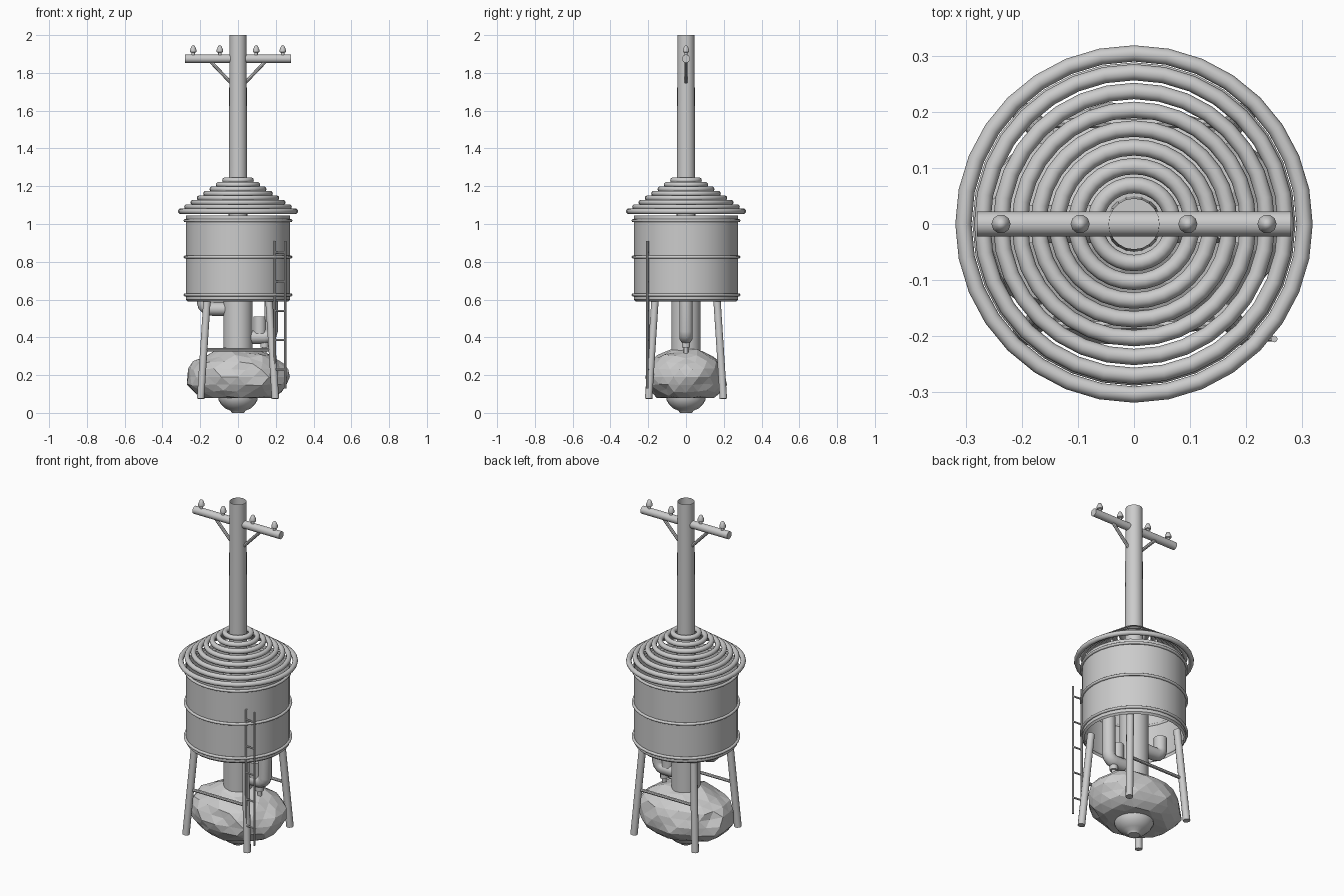
import bpy, bmesh, math, random
from mathutils import Vector, noise

if "Cube" in bpy.data.objects:
    bpy.data.objects.remove(bpy.data.objects["Cube"])

def finish(name, bm, smooth=True):
    bmesh.ops.recalc_face_normals(bm, faces=bm.faces[:])
    me = bpy.data.meshes.new(name)
    bm.to_mesh(me)
    bm.free()
    ob = bpy.data.objects.new(name, me)
    bpy.context.collection.objects.link(ob)
    if smooth:
        bpy.ops.object.select_all(action='DESELECT')
        ob.select_set(True)
        bpy.context.view_layer.objects.active = ob
        bpy.ops.object.shade_smooth_by_angle(angle=math.radians(40))
    return ob

def lathe(name, profile, loc=(0, 0, 0), sides=24):
    """Spin (radius, z) points around a vertical axis."""
    bm = bmesh.new()
    vs = [bm.verts.new((r + loc[0], loc[1], z + loc[2])) for r, z in profile]
    es = [bm.edges.new(p) for p in zip(vs, vs[1:])]
    bmesh.ops.spin(bm, geom=vs + es, cent=loc, axis=(0, 0, 1),
                   angle=2 * math.pi, steps=sides, use_merge=True)
    bmesh.ops.remove_doubles(bm, verts=bm.verts[:], dist=1e-5)
    return finish(name, bm)

def rod(name, a, b, r, r2=None, sides=12, caps=True):
    """Cylinder between two points."""
    a, b = Vector(a), Vector(b)
    d = b - a
    bm = bmesh.new()
    bmesh.ops.create_cone(bm, cap_ends=caps, segments=sides, radius1=r,
                          radius2=r if r2 is None else r2, depth=d.length)
    m = d.to_track_quat('Z', 'Y').to_matrix().to_4x4()
    m.translation = (a + b) / 2
    bm.transform(m)
    return finish(name, bm)

def ring(name, R, r, z, sides=32):
    prof = [(R + r * math.cos(t * math.pi / 5), r * math.sin(t * math.pi / 5))
            for t in range(11)]
    return lathe(name, prof, (0, 0, z), sides)

def elbow(name, x, top, low, inner, r):
    """Pipe dropping from the tank and turning towards the column."""
    s = 1 if x > 0 else -1
    b = 0.035
    pts = [(x, top)] + [(x - s * b * (1 - math.cos(t)), low + b - b * math.sin(t))
                        for t in (0, math.pi / 6, math.pi / 3, math.pi / 2)] + [(inner, low)]
    cu = bpy.data.curves.new(name, 'CURVE')
    cu.dimensions = '3D'
    cu.bevel_depth = r
    cu.bevel_resolution = 3
    cu.use_fill_caps = True
    sp = cu.splines.new('POLY')
    sp.points.add(len(pts) - 1)
    for p, (px, pz) in zip(sp.points, pts):
        p.co = (px, 0, pz, 1)
    ob = bpy.data.objects.new(name, cu)
    bpy.context.collection.objects.link(ob)

# Open tank wall with hoops
lathe("tank_wall", [(0.265, 0.59), (0.276, 0.60), (0.276, 1.045)], sides=32)
for z in (0.625, 0.825, 1.018):
    ring("tank_hoop", 0.28, 0.008, z)

# Stepped roof rings
for i in range(8):
    ring("roof_ring", 0.304 - 0.0335 * i, 0.0145, 1.067 + 0.0235 * i)

# Hollow mast with crossarm, braces and insulators
rod("mast", (0, 0, 0.95), (0, 0, 2.0), 0.05, 0.045, 20, caps=False)
rod("crossarm", (-0.28, 0, 1.875), (0.28, 0, 1.875), 0.022, sides=16)
for s in (-1, 1):
    rod("arm_brace", (s * 0.145, 0, 1.86), (s * 0.035, 0, 1.745), 0.009, sides=8)
    for x in (0.096, 0.237):
        lathe("insulator", [(0, 0), (0.009, 0), (0.009, 0.015), (0.017, 0.018), (0.017, 0.03),
                            (0.009, 0.05), (0, 0.055)], (s * x, 0, 1.892), 10)

# Central column below the tank
rod("column", (0, 0, 0.2), (0, 0, 1.0), 0.078, sides=24)

# Legs and cross braces
for sx in (-1, 1):
    for sy in (-1, 1):
        rod("leg", (sx * 0.198, sy * 0.198, 0.075), (sx * 0.162, sy * 0.162, 0.63), 0.02)
for sy in (-1, 1):
    rod("leg_brace", (-0.18, sy * 0.18, 0.335), (0.18, sy * 0.18, 0.335), 0.009, sides=8)

# Side pipes with a valve and a drain
elbow("right_pipe", 0.175, 0.66, 0.40, 0.05, 0.036)
elbow("left_pipe", -0.182, 0.66, 0.55, -0.05, 0.036)
rod("valve_body", (0.115, 0, 0.42), (0.115, 0, 0.51), 0.034, sides=14)
rod("drain_collar", (0.14, 0, 0.345), (0.14, 0, 0.38), 0.022)
rod("drain", (0.14, 0, 0.28), (0.14, 0, 0.36), 0.012)

# Ladder
for x, y in ((0.25, -0.205), (0.194, -0.2)):
    rod("ladder_rail", (x, y, 0.13), (x, y, 0.91), 0.006, sides=8)
for i in range(5):
    z = 0.23 + 0.155 * i
    rod("ladder_rung", (0.19, -0.2, z), (0.25, -0.205, z), 0.005, sides=8)

# Faceted rock with flat underside
random.seed(4)
bm = bmesh.new()
bmesh.ops.create_icosphere(bm, subdivisions=3, radius=1)
for v in bm.verts:
    k = 1 + 0.09 * noise.noise(v.co * 2.2) + random.uniform(-0.03, 0.03)
    c = v.co * k
    v.co = (c.x * 0.272, c.y * 0.213, max(0.078, 0.19 + c.z * 0.155))
finish("rock", bm, smooth=False)

# Rounded fitting under the rock
lathe("bottom_dome", [(0.106, 0.10), (0.104, 0.07), (0.09, 0.045), (0.065, 0.022), (0.04, 0.012),
                      (0.032, 0.0), (0, 0.0)], sides=20)
